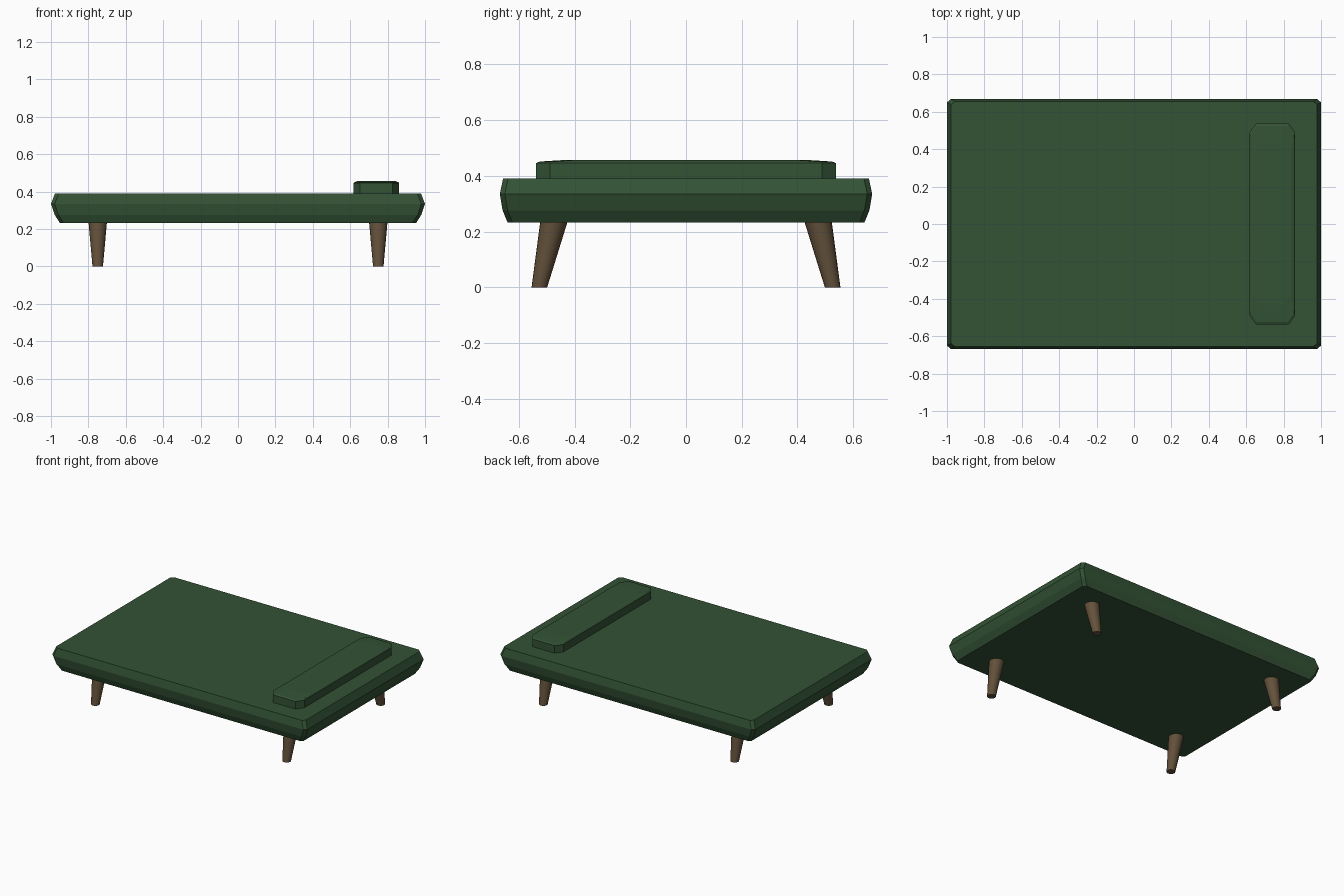
import bpy, bmesh
from mathutils import Vector

if "Cube" in bpy.data.objects:
    bpy.data.objects.remove(bpy.data.objects["Cube"])


def material(name, rgb):
    m = bpy.data.materials.new(name)
    m.diffuse_color = (*rgb, 1)
    m.use_nodes = True
    m.node_tree.nodes["Principled BSDF"].inputs["Base Color"].default_value = m.diffuse_color
    return m


green = material("dark green fabric", (0.033, 0.085, 0.035))
wood = material("brown wood", (0.125, 0.082, 0.043))


def loft(name, rings, mat, smooth=False):
    """Skin a stack of equal-length point rings and cap both ends."""
    bm = bmesh.new()
    loops = [[bm.verts.new(p) for p in ring] for ring in rings]
    for a, b in zip(loops, loops[1:]):
        for i in range(len(a)):
            j = (i + 1) % len(a)
            bm.faces.new((a[i], a[j], b[j], b[i]))
    bm.faces.new(loops[0][::-1])
    bm.faces.new(loops[-1])
    bmesh.ops.recalc_face_normals(bm, faces=bm.faces[:])
    mesh = bpy.data.meshes.new(name)
    bm.to_mesh(mesh)
    bm.free()
    mesh.materials.append(mat)
    ob = bpy.data.objects.new(name, mesh)
    bpy.context.collection.objects.link(ob)
    return ob


def cut_rect(cx, hx, hy, z, dx, dy):
    """Rectangle with chamfered corners, counter-clockwise."""
    pts = [(hx, -hy + dy), (hx, hy - dy), (hx - dx, hy), (-hx + dx, hy),
           (-hx, hy - dy), (-hx, -hy + dy), (-hx + dx, -hy), (hx - dx, -hy)]
    return [Vector((cx + x, y, z)) for x, y in pts]


# Mattress: faceted, bulging edge
profile = [(0.952, 0.640, 0.232), (0.98, 0.658, 0.276),
           (1.0, 0.668, 0.335), (0.978, 0.656, 0.391)]
loft("mattress", [cut_rect(0, hx, hy, z, 0.02, 0.018) for hx, hy, z in profile], green)

# Bolster cushion: clipped corners and gently crowned top
loft("bolster", [cut_rect(0.74, 0.122, 0.538, 0.385, 0.035, 0.05),
                 cut_rect(0.74, 0.122, 0.538, 0.445, 0.035, 0.05),
                 cut_rect(0.74, 0.116, 0.525, 0.451, 0.035, 0.05),
                 cut_rect(0.74, 0.100, 0.430, 0.457, 0.035, 0.05)], green)

# Four tapered legs splayed front and back
for sx, xn in ((-1, "left"), (1, "right")):
    for sy, yn in ((-1, "front"), (1, "back")):
        bm = bmesh.new()
        bmesh.ops.create_cone(bm, cap_ends=True, segments=20, radius1=0.028,
                              radius2=0.049, depth=0.235)
        for v in bm.verts:
            t = v.co.z / 0.235 + 0.5
            v.co += Vector((sx * 0.75, sy * (0.526 - 0.052 * t), 0.1175))
        mesh = bpy.data.meshes.new("leg")
        bm.to_mesh(mesh)
        bm.free()
        mesh.materials.append(wood)
        for p in mesh.polygons:
            p.use_smooth = len(p.vertices) == 4
        leg = bpy.data.objects.new(f"{yn}_{xn}_leg", mesh)
        bpy.context.collection.objects.link(leg)
        bpy.ops.object.select_all(action='DESELECT')
        leg.select_set(True)
        bpy.context.view_layer.objects.active = leg
        bpy.ops.object.shade_smooth_by_angle()
